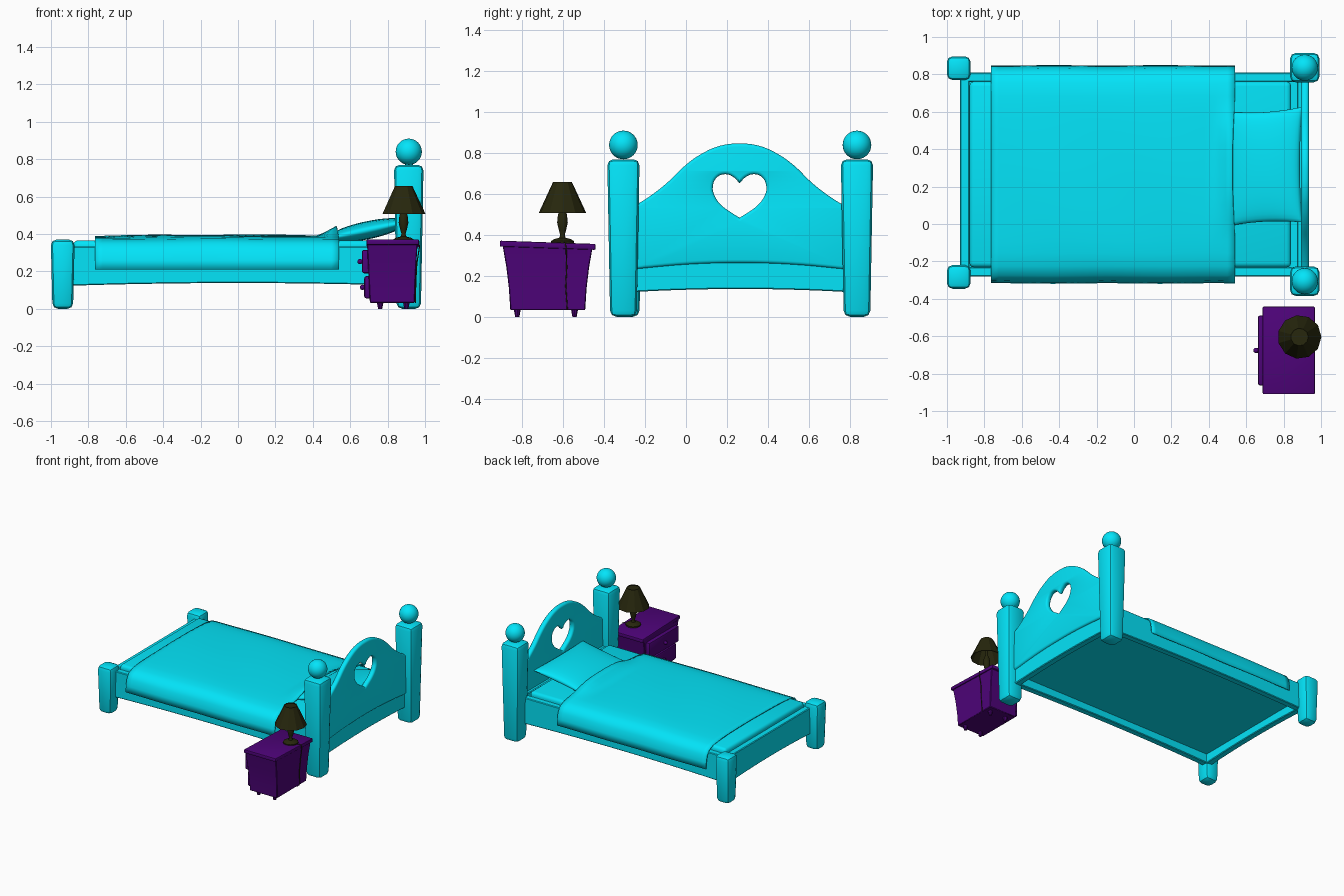
import bpy, bmesh, math
from mathutils import Matrix

if "Cube" in bpy.data.objects:
    bpy.data.objects.remove(bpy.data.objects["Cube"])

CY = 0.265  # bed centre line in y


def material(name, rgb):
    m = bpy.data.materials.new(name)
    m.diffuse_color = (*rgb, 1)
    m.use_nodes = True
    m.node_tree.nodes["Principled BSDF"].inputs["Base Color"].default_value = m.diffuse_color
    return m


CYAN = material("cyan", (0.001, 0.78, 0.95))
PURPLE = material("purple", (0.075, 0.001, 0.19))
DARK = material("dark_olive", (0.02, 0.02, 0.004))


def finish(name, bm, mat, angle=35):
    bmesh.ops.recalc_face_normals(bm, faces=bm.faces[:])
    me = bpy.data.meshes.new(name)
    bm.to_mesh(me)
    bm.free()
    ob = bpy.data.objects.new(name, me)
    bpy.context.collection.objects.link(ob)
    me.materials.append(mat)
    smooth(ob, angle)
    return ob


def smooth(ob, angle=35):
    bpy.ops.object.select_all(action='DESELECT')
    ob.select_set(True)
    bpy.context.view_layer.objects.active = ob
    bpy.ops.object.shade_smooth_by_angle(angle=math.radians(angle))


def loft(name, levels, mat, bevel=0.0, seg=2, cuts=0, warp=None):
    """Stack of rectangles (x0, x1, y0, y1, z), capped, bevelled."""
    bm = bmesh.new()
    rings = [[bm.verts.new(p) for p in
              ((a, c, z), (b, c, z), (b, d, z), (a, d, z))] for a, b, c, d, z in levels]
    for r, s in zip(rings, rings[1:]):
        for i in range(4):
            j = (i + 1) % 4
            bm.faces.new((r[i], r[j], s[j], s[i]))
    bm.faces.new(rings[0][::-1])
    bm.faces.new(rings[-1])
    bmesh.ops.recalc_face_normals(bm, faces=bm.faces[:])
    if cuts:
        bmesh.ops.subdivide_edges(bm, edges=bm.edges[:], cuts=cuts, use_grid_fill=True)
    if bevel:
        sharp = [e for e in bm.edges if e.calc_face_angle(0) > 0.6]
        bmesh.ops.bevel(bm, geom=sharp, offset=bevel, segments=seg, profile=0.5,
                        affect='EDGES', clamp_overlap=True)
    if warp:
        for v in bm.verts:
            v.co.z += warp(v.co)
    return finish(name, bm, mat)


def box(name, x0, x1, y0, y1, z0, z1, mat, **kw):
    return loft(name, [(x0, x1, y0, y1, z0), (x0, x1, y0, y1, z1)], mat, **kw)


def ball(name, loc, r, mat, u=32, v=16):
    bm = bmesh.new()
    bmesh.ops.create_uvsphere(bm, u_segments=u, v_segments=v, radius=r,
                              matrix=Matrix.Translation(loc))
    return finish(name, bm, mat, 60)


def lathe(name, x, y, profile, n, mat, caps=True):
    bm = bmesh.new()
    rings = [[bm.verts.new((x + r * math.cos(2 * math.pi * i / n),
                            y + r * math.sin(2 * math.pi * i / n), z))
              for i in range(n)] for r, z in profile]
    for r, s in zip(rings, rings[1:]):
        for i in range(n):
            j = (i + 1) % n
            bm.faces.new((r[i], r[j], s[j], s[i]))
    if caps:
        bm.faces.new(rings[0][::-1])
        bm.faces.new(rings[-1])
    return finish(name, bm, mat)


# Bed posts, wider toward the top, with balls on the head posts
def post(name, x, y, top, wb, wt):
    lv = [(x - w, x + w, y - w, y + w, z) for w, z in ((wb, 0), (wt, top))]
    loft(name, lv, CYAN, bevel=0.03)


for side, s in (("near", -1), ("far", 1)):
    post(f"head_post_{side}", 0.913, CY + s * 0.571, 0.77, 0.065, 0.079)
    ball(f"post_ball_{side}", (0.913, CY + s * 0.571, 0.84), 0.07, CYAN)
    post(f"foot_post_{side}", -0.937, CY + 0.01 + s * 0.558, 0.37, 0.055, 0.064)

# Deep frame rails with a slightly arched lower edge
arch_x = lambda p: 0.018 * (1 - p.x ** 2) if p.z < 0.2 else 0
arch_y = lambda p: 0.016 * (1 - ((p.y - CY) / 0.54) ** 2) if p.z < 0.2 else 0
for side, s in (("near", -1), ("far", 1)):
    a, b = sorted((CY + s * 0.495, CY + s * 0.545))
    box(f"side_rail_{side}", -0.93, 0.90, a, b, 0.12, 0.332, CYAN,
        bevel=0.006, seg=1, cuts=9, warp=arch_x)
for name, x0, x1 in (("head_rail", 0.872, 0.922), ("foot_rail", -0.93, -0.88)):
    box(name, x0, x1, CY - 0.53, CY + 0.53, 0.12, 0.332, CYAN,
        bevel=0.006, seg=1, cuts=9, warp=arch_y)

# Mattress resting inside the frame
box("mattress", -0.88, 0.84, CY - 0.497, CY + 0.497, 0.2, 0.366, CYAN, bevel=0.025, seg=3)
box("bed_base", -0.89, 0.88, CY - 0.5, CY + 0.5, 0.195, 0.215, CYAN)

# Headboard with heart cut-out: (offset from centre, height), one half mirrored
half_top = [(0.52, 0.54), (0.46, 0.575), (0.36, 0.65), (0.26, 0.745), (0.18, 0.80),
            (0.095, 0.836)]
bottom = [(-0.52, 0.232), (-0.25, 0.256), (0, 0.263), (0.25, 0.256), (0.52, 0.232)]
outline = bottom + half_top + [(0, 0.847)] + [(-y, z) for y, z in half_top[::-1]]
half_heart = [(0.03, 0.683), (0.07, 0.697), (0.11, 0.682), (0.131, 0.635), (0.12, 0.587),
              (0.085, 0.542), (0.035, 0.506)]
heart = [(0, 0.652)] + half_heart + [(0, 0.484)] + [(-y, z) for y, z in half_heart[::-1]]
cu = bpy.data.curves.new("headboard", 'CURVE')
cu.dimensions = '2D'
cu.fill_mode = 'BOTH'
cu.resolution_u = 5
cu.extrude, cu.bevel_depth, cu.bevel_resolution, cu.offset = 0.005, 0.016, 2, -0.016
for pts in (outline, heart):
    sp = cu.splines.new('BEZIER')
    sp.bezier_points.add(len(pts) - 1)
    sp.use_cyclic_u = True
    for bp, (y, z) in zip(sp.bezier_points, pts):
        bp.co = (y, z, 0)
        corner = abs(y) == 0.52 or (y == 0 and pts is heart)
        bp.handle_left_type = bp.handle_right_type = 'VECTOR' if corner else 'AUTO'
hb = bpy.data.objects.new("headboard", cu)
bpy.context.collection.objects.link(hb)
hb.location = (0.915, 0.262, 0)
hb.rotation_euler = (math.pi / 2, 0, math.pi / 2)
cu.materials.append(CYAN)
bpy.ops.object.select_all(action='DESELECT')
hb.select_set(True)
bpy.context.view_layer.objects.active = hb
bpy.ops.object.convert(target='MESH')
hb = bpy.context.view_layer.objects.active
bm = bmesh.new()
bm.from_mesh(hb.data)
bmesh.ops.remove_doubles(bm, verts=bm.verts[:], dist=0.0002)
bm.to_mesh(hb.data)
bm.free()
smooth(hb)

# Blanket draped over both sides, lifted where it covers the pillow's end
half = [(0.583, 0.21), (0.578, 0.26), (0.567, 0.31), (0.54, 0.347), (0.49, 0.367),
        (0.42, 0.376), (0.36, 0.38), (0.3, 0.383), (0.24, 0.385), (0.16, 0.387), (0.08, 0.388)]
section = [(-y, z) for y, z in half] + [(0, 0.389)] + half[::-1]
bm = bmesh.new()
NX = 32
rows = []
for i in range(NX + 1):
    x = -0.765 + 1.305 * i / NX
    row = []
    for y, z in section:
        top = min(1, max(0, (z - 0.3) / 0.08))
        lift = 0.008 * (1 - ((x + 0.1) / 0.7) ** 2) + 0.0015 * math.sin(9 * x + 7 * y)
        rise = max(0, (x - 0.43) / 0.11) * math.exp(-((y - 0.04) / 0.29) ** 4)
        lift += 0.055 * rise
        wave = 0.0015 * math.sin(11 * x) * (1 - top) * (1 if y > 0 else -1)
        row.append(bm.verts.new((x - 0.014 * rise, CY + y + wave, z + lift * top)))
    rows.append(row)
for r, s in zip(rows, rows[1:]):
    for j in range(len(section) - 1):
        bm.faces.new((r[j], s[j], s[j + 1], r[j + 1]))
blanket = finish("blanket", bm, CYAN)
sol = blanket.modifiers.new("thickness", 'SOLIDIFY')
sol.thickness, sol.offset = 0.008, -1

# Pillow: puffed sheet pair, tipped up against the headboard
bm = bmesh.new()
N = 18
for s in (-1, 1):
    g = []
    for i in range(N + 1):
        u = math.sin(math.pi * (i / N - 0.5))
        line = []
        for j in range(N + 1):
            v = math.sin(math.pi * (j / N - 0.5))
            puff = 0.048 * ((1 - u * u) * (1 - v * v)) ** 0.4
            x = 0.21 * u * (1 - 0.05 * (1 - v * v))
            y = 0.308 * v * (1 - 0.05 * (1 - u * u))
            line.append(bm.verts.new((x, y + 0.012 * u, s * puff)))
        g.append(line)
    for i in range(N):
        for j in range(N):
            bm.faces.new((g[i][j], g[i + 1][j], g[i + 1][j + 1], g[i][j + 1]))
bmesh.ops.remove_doubles(bm, verts=bm.verts[:], dist=0.0001)
pillow = finish("pillow", bm, CYAN, 60)
pillow.location = (0.692, 0.305, 0.42)
pillow.rotation_euler = (0, math.radians(-12), 0)

# Nightstand: flared body, tilted top, two drawers facing the foot end
NY = -0.676
loft("nightstand_body", [(0.705, 0.945, NY - 0.183, NY + 0.183, 0.032),
                         (0.70, 0.948, NY - 0.19, NY + 0.19, 0.14),
                         (0.695, 0.953, NY - 0.202, NY + 0.202, 0.24),
                         (0.69, 0.96, NY - 0.22, NY + 0.22, 0.345)], PURPLE, bevel=0.004, seg=1)
box("nightstand_top", 0.688, 0.967, NY - 0.234, NY + 0.234, 0.335, 0.364, PURPLE,
    bevel=0.006, warp=lambda p: -0.034 * (p.y - NY))
for name, z0, z1, w, x in (("lower", 0.055, 0.175, 0.172, 0.675),
                           ("upper", 0.19, 0.315, 0.187, 0.662)):
    box(f"drawer_{name}", x, 0.72, NY - w, NY + w, z0, z1, PURPLE, bevel=0.012)
    ball(f"knob_{name}", (x - 0.01, NY, (z0 + z1) / 2), 0.014, PURPLE, 12, 8)
for i, (x, y) in enumerate([(x, y) for x in (0.76, 0.90) for y in (-0.825, -0.545)]):
    lathe(f"nightstand_foot_{i + 1}", x, y, [(0.011, 0), (0.018, 0.036)], 10, PURPLE)

# Lamp: turned base, open low-poly shade, cord down the back
LX, LY = 0.885, -0.604
lathe("lamp_base", LX, LY, [(0.056, 0.358), (0.056, 0.37), (0.04, 0.38), (0.016, 0.386),
                            (0.011, 0.4), (0.018, 0.425), (0.026, 0.46), (0.022, 0.5),
                            (0.01, 0.53), (0.008, 0.6)], 12, DARK)
shade = lathe("lamp_shade", LX, LY, [(0.117, 0.508), (0.047, 0.658)], 11, DARK, caps=False)
for p in shade.data.polygons:
    p.use_smooth = False
sm = shade.modifiers.new("thickness", 'SOLIDIFY')
sm.thickness = 0.004
lathe("shade_cap", LX, LY, [(0.045, 0.648), (0.045, 0.652)], 11, DARK)
cc = bpy.data.curves.new("lamp_cord", 'CURVE')
cc.dimensions = '3D'
cc.bevel_depth, cc.bevel_resolution = 0.003, 1
sp = cc.splines.new('POLY')
path = [(0.93, -0.6, 0.362), (0.967, -0.59, 0.362), (0.97, -0.586, 0.33),
        (0.956, -0.583, 0.24), (0.951, -0.588, 0.15), (0.948, -0.58, 0.032)]
sp.points.add(len(path) - 1)
for p, c in zip(sp.points, path):
    p.co = (*c, 1)
cc.materials.append(DARK)
bpy.context.collection.objects.link(bpy.data.objects.new("lamp_cord", cc))
